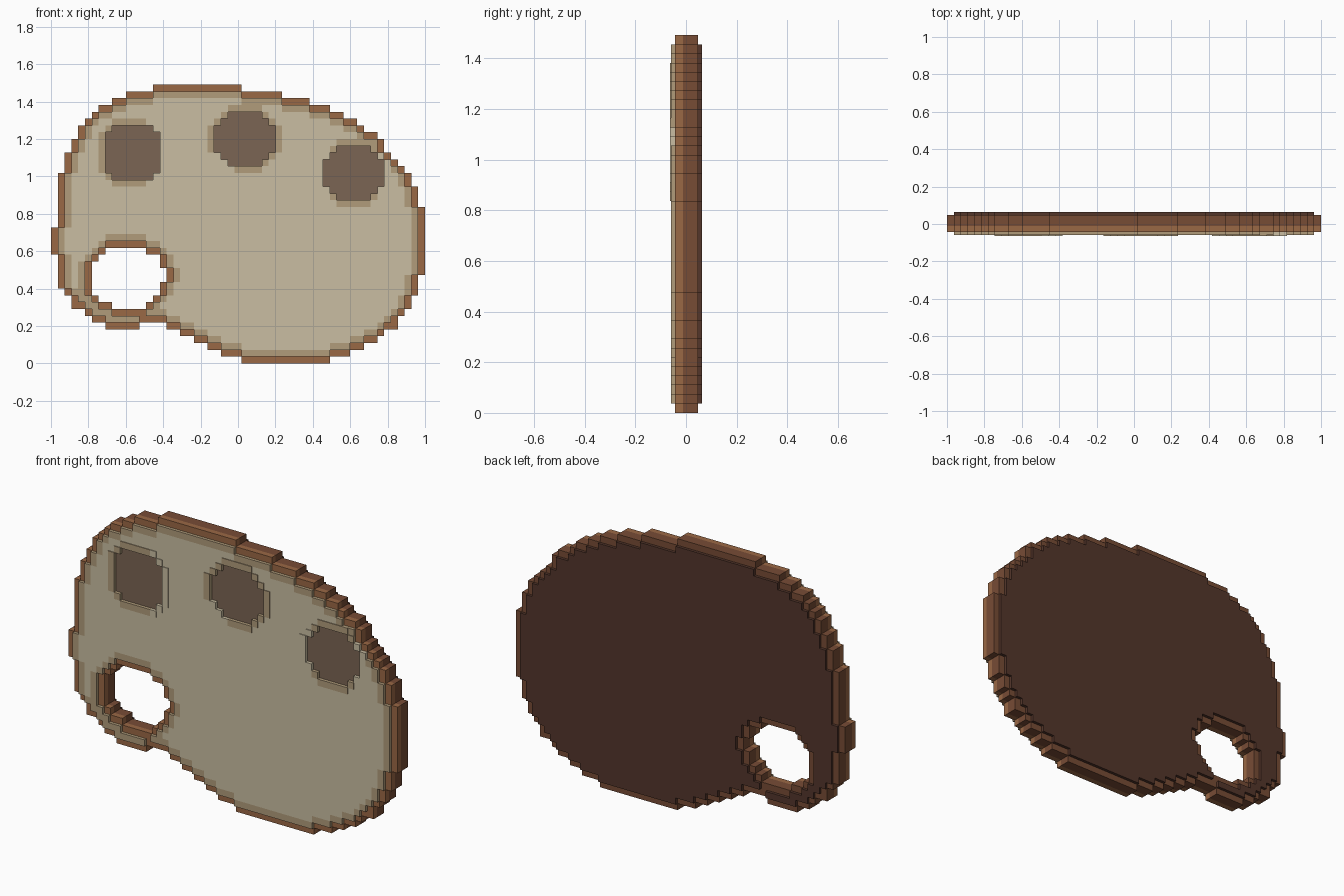
import bpy, bmesh, math

if "Cube" in bpy.data.objects:
    bpy.data.objects.remove(bpy.data.objects["Cube"], do_unlink=True)

H = 2 / 55          # cell size
ROWS = 41           # rows count downwards from the top


def material(name, rgb):
    lin = [((v / 255 + 0.055) / 1.055) ** 2.4 for v in rgb] + [1.0]
    m = bpy.data.materials.new(name)
    m.diffuse_color = lin
    m.use_nodes = True
    m.node_tree.nodes["Principled BSDF"].inputs["Base Color"].default_value = lin
    return m


CREAM = material("cream", (202, 190, 162))
TAN = material("tan", (177, 156, 123))
TAUPE = material("taupe", (123, 101, 83))
LIGHT = material("light_brown", (154, 104, 69))
MID = material("mid_brown", (119, 76, 53))
DARK = material("dark_brown", (84, 54, 43))

SIDES = ((1, 0), (-1, 0), (0, 1), (0, -1))


def around(cell):
    return [(cell[0] + dc, cell[1] + dr) for dc, dr in SIDES]


def erode(cells):
    return {c for c in cells if all(n in cells for n in around(c))}


def dilate(cells):
    return cells | {n for c in cells for n in around(c)}


def slab(name, cells, y0, y1, mats, pick=lambda cell: 0):
    """Extrude a set of grid cells between two depths, with walls only on the boundary."""
    bm = bmesh.new()

    def quad(points, index):
        bm.faces.new([bm.verts.new(p) for p in points]).material_index = index

    for c, r in cells:
        x0, x1 = (c - 27.5) * H, (c - 26.5) * H
        z1, z0 = (ROWS - r) * H, (ROWS - r - 1) * H
        i = pick((c, r))
        quad([(x0, y0, z0), (x1, y0, z0), (x1, y0, z1), (x0, y0, z1)], i)
        quad([(x0, y1, z1), (x1, y1, z1), (x1, y1, z0), (x0, y1, z0)], i)
        walls = {(1, 0): (x1, z0, x1, z1), (-1, 0): (x0, z1, x0, z0),
                 (0, 1): (x0, z0, x1, z0), (0, -1): (x1, z1, x0, z1)}
        for (dc, dr), (xa, za, xb, zb) in walls.items():
            if (c + dc, r + dr) not in cells:
                quad([(xa, y0, za), (xa, y1, za), (xb, y1, zb), (xb, y0, zb)], i)
    bmesh.ops.remove_doubles(bm, verts=bm.verts, dist=1e-5)
    bmesh.ops.recalc_face_normals(bm, faces=bm.faces)
    bmesh.ops.dissolve_limit(bm, angle_limit=0.01, verts=bm.verts, edges=bm.edges,
                             delimit={'MATERIAL'})
    me = bpy.data.meshes.new(name)
    bm.to_mesh(me)
    bm.free()
    for m in mats:
        me.materials.append(m)
    ob = bpy.data.objects.new(name, me)
    bpy.context.collection.objects.link(ob)
    return ob


# Stepped outline: first column and end column of every row
left = ([15, 11, 9, 7, 6, 5, 4, 4, 3, 3, 2, 2, 2] + [1] * 8 + [0] * 4 + [1] * 5
        + [2, 3, 3, 5, 6, 17, 19, 21, 23, 25, 28])
right = ([28, 34, 38, 41, 43, 45, 46, 48, 49, 49, 50, 51, 52, 53, 53, 54, 54, 54]
         + [55] * 10 + [54] * 3 + [53, 53, 52, 51, 51, 49, 48, 46, 44, 41])
shape = {(c, r) for r in range(ROWS) for c in range(left[r], right[r])}
shape |= {(c, 35) for c in range(8, 13)}

# Thumb hole
hole = [(8, 14), (7, 16), (6, 16), (6, 17), (6, 17), (6, 16), (6, 16), (7, 15), (9, 14)]
shape -= {(c, 24 + i) for i, (a, b) in enumerate(hole) for c in range(a, b)}

inner = erode(shape)
core = erode(inner)

# Paint wells: centre column, centre row, half width, and which ring cells stay cream
wells = [("right", 12, 10, 4.35, lambda dx, dr: dx > 2),
         ("middle", 28.5, 8, 4.8, lambda dx, dr: dx < -1 and dr > 2),
         ("left", 44.5, 13, 4.8, lambda dx, dr: abs(dx) > 3)]
pits, rings = set(), set()
for name, cx, cr, a, is_cream in wells:
    pit = {(c, r) for (c, r) in inner
           if ((c + 0.5 - cx) / a) ** 2 + ((r + 0.5 - cr) / 4.35) ** 2 < 1}
    ring = (dilate(pit) - pit) & inner
    slab(name + "_well_floor", pit, -0.046, -0.043, [TAUPE])
    slab(name + "_well_ring", ring, -0.064, -0.043, [TAN, CREAM],
         lambda k, cx=cx, cr=cr, f=is_cream: int(f(k[0] + 0.5 - cx, k[1] + 0.5 - cr)))
    pits |= pit
    rings |= ring

# Board layers from front to back
slab("front_face", inner - pits - rings, -0.060, -0.043, [CREAM, TAN],
     lambda k: 0 if k in core else 1)
slab("rim_front", shape, -0.043, -0.012, [LIGHT])
slab("rim_back", shape, -0.012, 0.047, [MID])
slab("back_plate", inner, 0.047, 0.063, [DARK])
